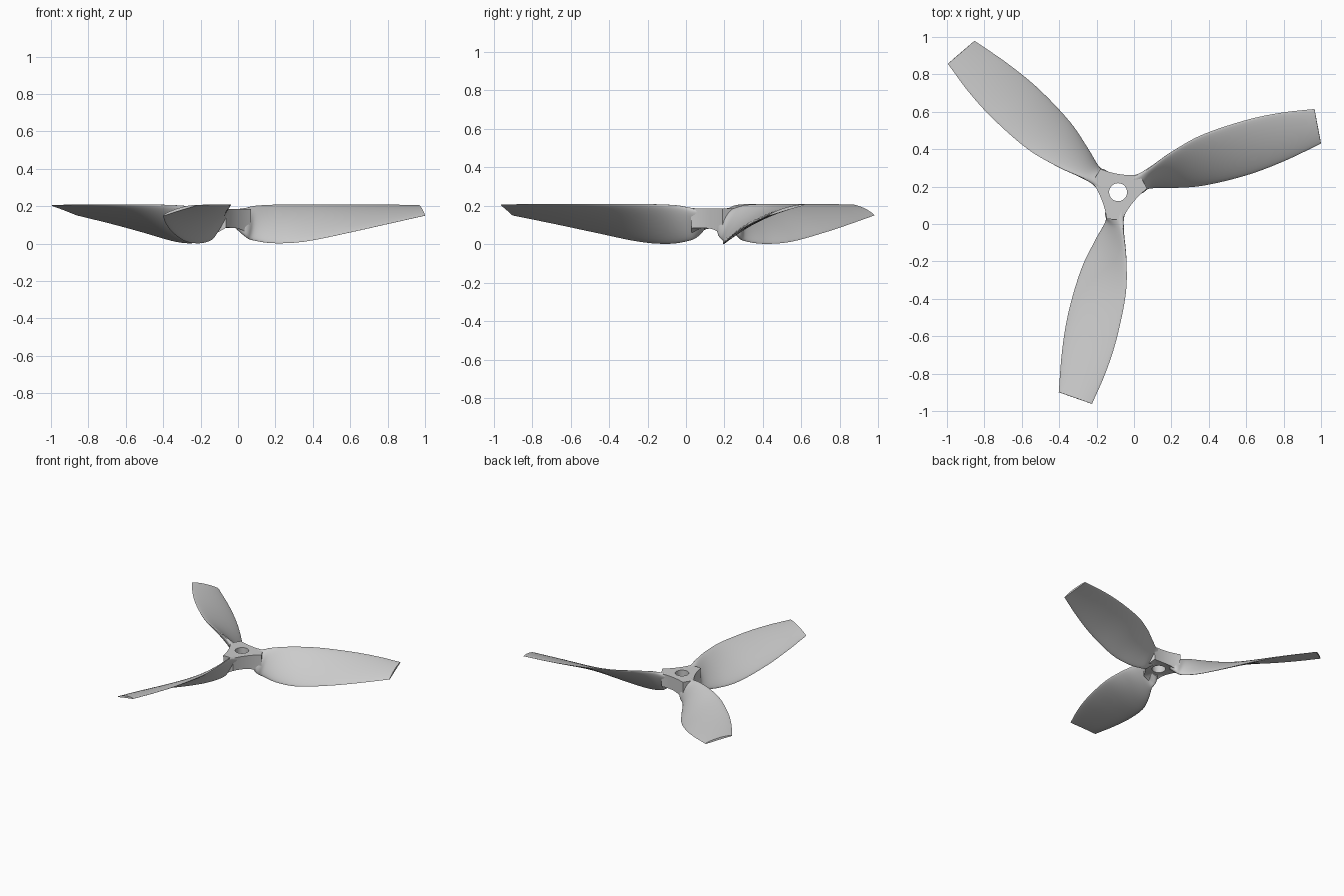
import bpy, bmesh, math
from mathutils import Vector, Matrix

if "Cube" in bpy.data.objects:
    bpy.data.objects.remove(bpy.data.objects["Cube"], do_unlink=True)

CENTRE = Vector((-0.085, 0.17, 0))
THIRD = math.tau / 3

grey = bpy.data.materials.new("light_grey")
grey.use_nodes = True
grey.diffuse_color = (0.6, 0.6, 0.6, 1)
grey.node_tree.nodes["Principled BSDF"].inputs["Base Color"].default_value = (0.6, 0.6, 0.6, 1)


def loft(name, rings, closed):
    """Skin a row of equal point rings; closed joins last to first, else ends are capped."""
    bm = bmesh.new()
    vs = [[bm.verts.new(p) for p in ring] for ring in rings]
    n = len(vs[0])
    pairs = list(zip(vs, vs[1:]))
    if closed:
        pairs.append((vs[-1], vs[0]))
    else:
        bm.faces.new(vs[0])
        bm.faces.new(vs[-1])
    for a, b in pairs:
        for i in range(n):
            j = (i + 1) % n
            bm.faces.new((a[i], a[j], b[j], b[i]))
    bmesh.ops.recalc_face_normals(bm, faces=bm.faces)
    mesh = bpy.data.meshes.new(name)
    bm.to_mesh(mesh)
    bm.free()
    mesh.materials.append(grey)
    obj = bpy.data.objects.new(name, mesh)
    bpy.context.collection.objects.link(obj)
    bpy.ops.object.select_all(action='DESELECT')
    obj.select_set(True)
    bpy.context.view_layer.objects.active = obj
    bpy.ops.object.shade_smooth_by_angle(angle=math.radians(40))
    return obj


def spline(a, b, c, d, t):
    return 0.5 * (2 * b + (c - a) * t + (2 * a - 5 * b + 4 * c - d) * t * t
                  + (3 * b - a - 3 * c + d) * t ** 3)


# Blade stations: low edge, high edge, thickness
stations = [
    ((0.00, 0.165, 0.08), (-0.02, 0.25, 0.18), 0.07),
    ((0.04, 0.172, 0.04), (0.03, 0.265, 0.188), 0.06),
    ((0.08, 0.192, 0.018), (0.09, 0.305, 0.202), 0.042),
    ((0.20, 0.193, 0.002), (0.20, 0.385, 0.208), 0.034),
    ((0.37, 0.205, 0.013), (0.36, 0.475, 0.209), 0.03),
    ((0.60, 0.26, 0.06), (0.59, 0.553, 0.209), 0.025),
    ((0.80, 0.335, 0.105), (0.78, 0.594, 0.208), 0.02),
    ((1.00, 0.43, 0.15), (0.965, 0.615, 0.205), 0.015),
]
lows = [Vector(s[0]) - CENTRE for s in stations]
highs = [Vector(s[1]) - CENTRE for s in stations]
thick = [s[2] for s in stations]


def sample(values, k, t):
    last = len(values) - 1
    b, c = values[k], values[k + 1]
    a = values[k - 1] if k > 0 else 2 * b - c
    d = values[k + 2] if k + 2 <= last else 2 * c - b
    return spline(a, b, c, d, t)


def section(k, t, count=32):
    low, high = sample(lows, k, t), sample(highs, k, t)
    chord = high - low
    span = sample(lows, k, min(t + 0.01, 1)) + sample(highs, k, min(t + 0.01, 1))
    span -= sample(lows, k, min(t, 0.99)) + sample(highs, k, min(t, 0.99))
    normal = span.cross(chord).normalized()
    half = sample(thick, k, t) / 2
    ring = []
    for i in range(count):
        a = math.tau * i / count
        camber = 0.03 * chord.length * math.sin(a) ** 2
        ring.append((low + high) / 2 + chord / 2 * math.cos(a)
                    + normal * (half * math.sin(a) + camber))
    return ring


# Three twisted blades around the hub
STEPS = 8
blade_rings = [section(k, i / STEPS) for k in range(len(stations) - 1) for i in range(STEPS)]
blade_rings.append(section(len(stations) - 2, 1.0))
for b in range(3):
    blade = loft("blade_%d" % (b + 1), blade_rings, False)
    blade.data.transform(Matrix.Translation(CENTRE) @ Matrix.Rotation(b * THIRD, 4, 'Z'))

# Three-cornered hub with a shaft hole and arched underside between the blades
TOP, BOTTOM = 0.185, 0.085
low_corner = Vector((0.155, 0.02, 0))
high_corner = Vector((0.115, 0.092, 0))
next_low = Matrix.Rotation(THIRD, 3, 'Z') @ low_corner
control = (high_corner + next_low) / 2 * 0.78
outline = []
for b in range(3):
    turn = Matrix.Rotation(b * THIRD, 3, 'Z')
    for i in range(6):
        s = i / 6
        outline.append((turn @ low_corner.lerp(high_corner, s), BOTTOM - 0.045 * (1 - s)))
    for i in range(16):
        s = i / 16
        p = high_corner.lerp(control, s).lerp(control.lerp(next_low, s), s)
        outline.append((turn @ p, BOTTOM - 0.045 * s ** 4))


def circle(radius, z):
    return [p.normalized() * radius + Vector((0, 0, z)) for p, _ in outline]


hub = loft("hub", [
    circle(0.048, TOP),
    [p + Vector((0, 0, TOP)) for p, _ in outline],
    [p * 0.97 + Vector((0, 0, z)) for p, z in outline],
    circle(0.085, BOTTOM),
    circle(0.048, BOTTOM),
], True)
hub.data.transform(Matrix.Translation(CENTRE))
